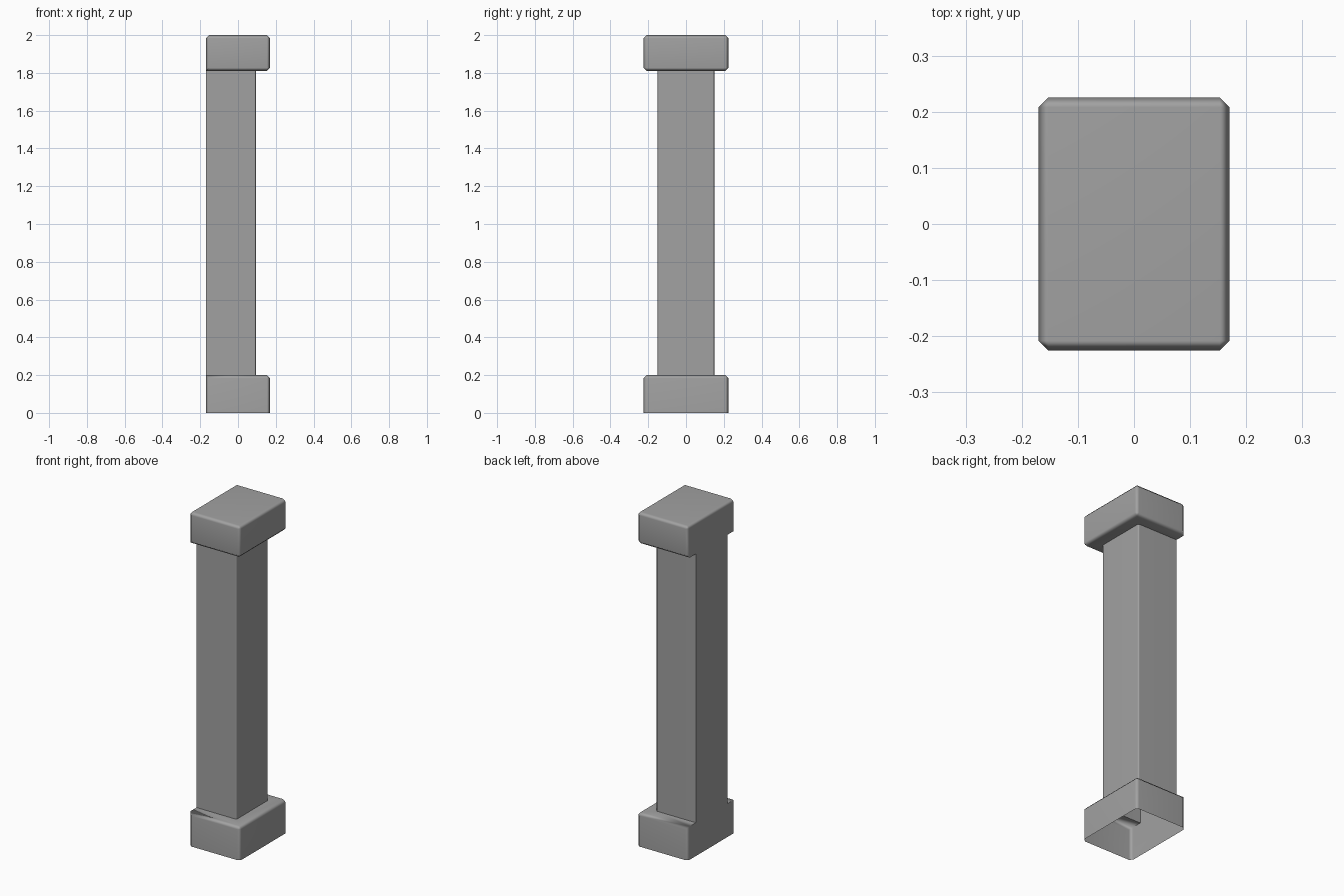
import bpy, bmesh, math

cube = bpy.data.objects.get("Cube")
if cube:
    bpy.data.objects.remove(cube)

# One flat stone grey
stone = bpy.data.materials.new("stone_grey")
stone.use_nodes = True
GREY = (0.36, 0.36, 0.36, 1)
stone.diffuse_color = GREY
stone.node_tree.nodes["Principled BSDF"].inputs["Base Color"].default_value = GREY

WALL = -0.17            # flat side shared by base, shaft and cap
BLOCK = (0.17, 0.225)   # outer x and half depth of base and cap
SHAFT = (0.095, 0.15)   # outer x and half depth of shaft
BASE_TOP, CAP_BOTTOM, TOP = 0.2, 1.81, 2.0

bm = bmesh.new()


def ring(z, size):
    x, y = size
    return [bm.verts.new(p) for p in ((WALL, -y, z), (x, -y, z), (x, y, z), (WALL, y, z))]


# Stacked outlines: open-bottomed base, ledge, shaft, cap underside, cap
rings = [ring(0, BLOCK), ring(BASE_TOP, BLOCK), ring(BASE_TOP, SHAFT),
         ring(CAP_BOTTOM, SHAFT), ring(CAP_BOTTOM, BLOCK), ring(TOP, BLOCK)]
for low, high in zip(rings, rings[1:]):
    for i in range(3):
        bm.faces.new((low[i], low[i + 1], high[i + 1], high[i]))
bm.faces.new(rings[-1])
# Flat wall side as one I-shaped face
bm.faces.new([r[3] for r in rings] + [r[0] for r in reversed(rings)])
bmesh.ops.recalc_face_normals(bm, faces=bm.faces)


def is_block_edge(e):
    """Outer edges of the base and cap, without the open rim."""
    on_block = all(abs(abs(v.co.y) - BLOCK[1]) < 1e-4 for v in e.verts)
    return on_block and not e.is_boundary


def is_shaft_edge(e):
    a, b = e.verts
    return abs(a.co.z - b.co.z) > 1 and a.co.x > 0 and b.co.x > 0


# Soft chamfers on blocks, finer ones on the shaft
for test, width in ((is_shaft_edge, 0.008), (is_block_edge, 0.017)):
    bmesh.ops.bevel(bm, geom=[e for e in bm.edges if test(e)], offset=width,
                    offset_type='OFFSET', segments=1, profile=0.5, affect='EDGES')

mesh = bpy.data.meshes.new("half_pillar")
bm.to_mesh(mesh)
bm.free()
mesh.materials.append(stone)
pillar = bpy.data.objects.new("half_pillar", mesh)
bpy.context.collection.objects.link(pillar)

# Smooth chamfers with flat main faces
bpy.context.view_layer.objects.active = pillar
pillar.select_set(True)
bpy.ops.object.shade_smooth_by_angle(angle=math.radians(60))
weighted = pillar.modifiers.new("flat_faces", 'WEIGHTED_NORMAL')
weighted.keep_sharp = True
